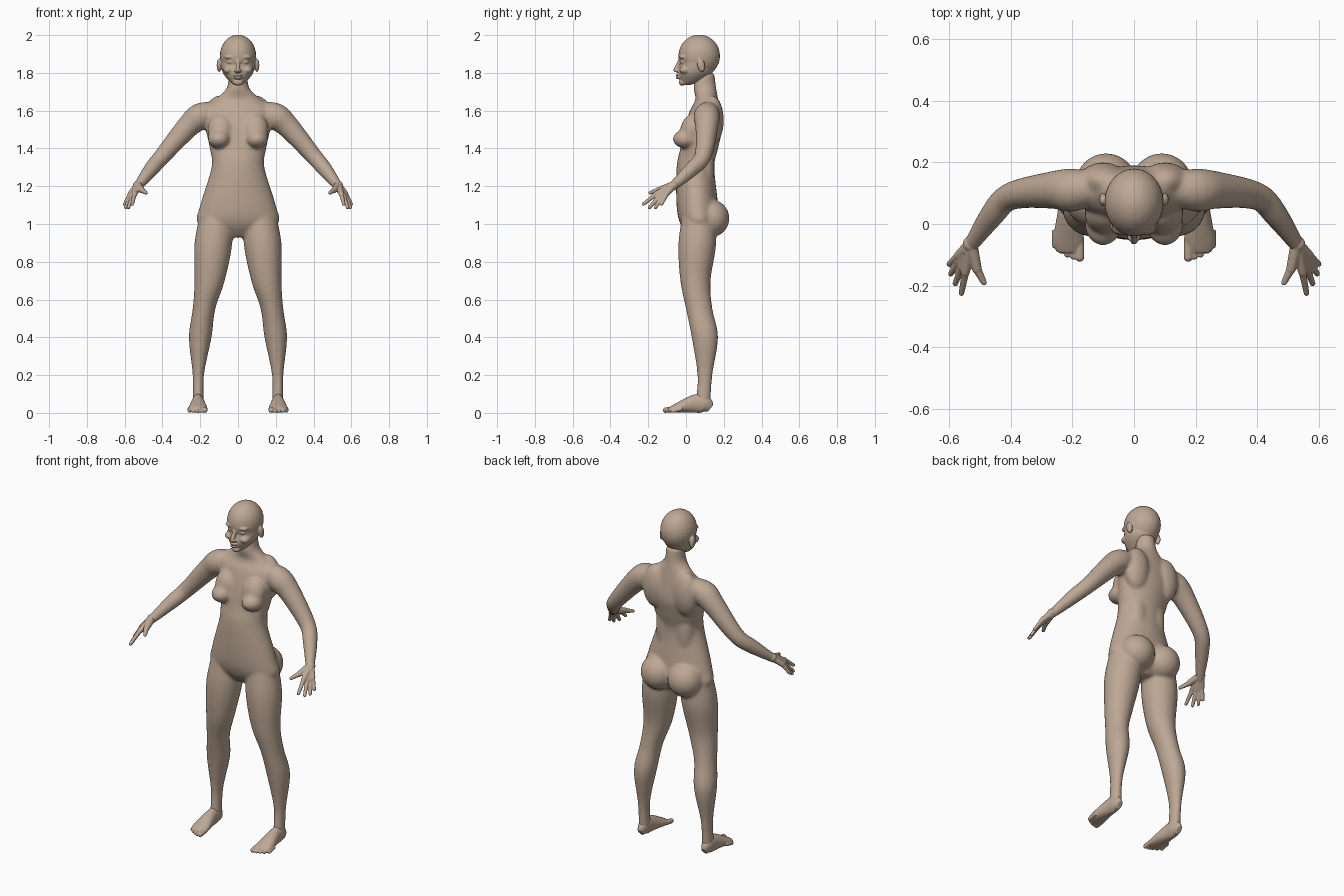
import bpy, bmesh, math
from mathutils import Vector, Matrix

if "Cube" in bpy.data.objects:
    bpy.data.objects.remove(bpy.data.objects["Cube"])

SKIN = (0.51, 0.39, 0.3, 1)
SIDES = {"left": 1, "right": -1}
skin = bpy.data.materials.new("warm tan skin")
skin.use_nodes = True
skin.diffuse_color = SKIN
bsdf = next(node for node in skin.node_tree.nodes if node.type == "BSDF_PRINCIPLED")
bsdf.inputs["Base Color"].default_value = SKIN
bsdf.inputs["Roughness"].default_value = 0.7


def smooth_path(rows, steps=5):
    """Catmull-Rom samples through rows of numbers."""
    samples = []
    padded = [rows[0], *rows, rows[-1]]
    for before, start, end, after in zip(padded, rows, rows[1:], padded[3:]):
        for step in range(steps):
            t = step / steps
            sample = []
            for p, q, r, s in zip(before, start, end, after):
                slope_in, slope_out = (r - p) / 2, (s - q) / 2
                ease = t * t * (3 - t - t)
                sample.append(q + (r - q) * ease
                              + slope_in * t * (1 - t) ** 2 - slope_out * t * t * (1 - t))
            samples.append(sample)
    return samples + [rows[-1]]


def tube(bm, rows, side=1, level=False, segments=32):
    """Skin rings (x, y, z, side radius, depth radius) along a path."""
    samples = smooth_path(rows)
    centers = [Vector((side * x, y, z)) for x, y, z, *radii in samples]
    rings = []
    for i, (center, sample) in enumerate(zip(centers, samples)):
        across, deep = Vector((1, 0, 0)), Vector((0, 1, 0))
        if not level:
            ahead = centers[min(i + 1, len(centers) - 1)]
            along = (ahead - centers[max(i - 1, 0)]).normalized()
            across = along.cross(Vector((0, 0, 1))).normalized()
            deep = across.cross(along)
        wide, thick = sample[-2:]
        ring = []
        for k in range(segments):
            angle = math.tau * k / segments
            offset = across * wide * math.cos(angle) + deep * thick * math.sin(angle)
            ring.append(bm.verts.new(center + offset))
        rings.append(ring)
    for lower, upper in zip(rings, rings[1:]):
        for k in range(segments):
            bm.faces.new((lower[k - 1], lower[k], upper[k], upper[k - 1]))
    bm.faces.new(rings[0][::-1])
    bm.faces.new(rings[-1])


def ball(bm, center, radii, side=1, tilt=0):
    """Ellipsoid, optionally tilted about the x axis."""
    x, y, z = center
    matrix = (Matrix.Translation((side * x, y, z)) @ Matrix.Rotation(tilt, 4, "X")
              @ Matrix.Diagonal((*radii, 1)))
    bmesh.ops.create_uvsphere(bm, u_segments=28, v_segments=18, radius=1, matrix=matrix)


def digit(bm, root, tip, root_radius, tip_radius, side=1):
    """Tapered finger, toe or nose with a round tip."""
    tube(bm, [(*root, root_radius, root_radius), (*tip, tip_radius, tip_radius)], side)
    ball(bm, tip, [tip_radius] * 3, side)


def finish(bm, name, voxel, softness):
    """Fuse overlapping forms into one smooth skin."""
    bmesh.ops.recalc_face_normals(bm, faces=bm.faces)
    mesh = bpy.data.meshes.new(name)
    bm.to_mesh(mesh)
    bm.free()
    mesh.materials.append(skin)
    mesh.polygons.foreach_set("use_smooth", [True] * len(mesh.polygons))
    part = bpy.data.objects.new(name, mesh)
    bpy.context.collection.objects.link(part)
    fuse = part.modifiers.new("fuse", "REMESH")
    fuse.mode = "VOXEL"
    fuse.voxel_size = voxel
    fuse.use_smooth_shade = True
    soften = part.modifiers.new("soften", "SMOOTH")
    soften.factor = 0.5
    soften.iterations = softness


# Torso and neck
body = bmesh.new()
tube(body, [
    (0, .1, 1.8, .05, .05), (0, .1, 1.72, .06, .06), (0, .11, 1.66, .12, .06),
    (0, .1, 1.6, .18, .08), (0, .09, 1.5, .17, .1), (0, .07, 1.4, .15, .1),
    (0, .05, 1.3, .14, .1), (0, .06, 1.1, .2, .11), (0, .07, 1, .21, .1),
    (0, .07, .93, .05, .05)], level=True)

for side in SIDES.values():
    # Chest, shoulder blade, back muscle and buttock
    ball(body, (.09, .03, 1.5), (.07, .06, .09), side, tilt=-.3)
    ball(body, (.1, 0, 1.45), (.06, .07, .05), side)
    ball(body, (.1, .14, 1.55), (.08, .06, .13), side)
    ball(body, (.06, .1, 1.3), (.06, .05, .2), side)
    ball(body, (.09, .13, 1.03), (.1, .1, .1), side)
    # Leg
    tube(body, [
        (.11, .07, 1.1, .08, .08), (.13, .06, .9, .1, .1), (.15, .05, .7, .08, .08),
        (.18, .07, .55, .06, .07), (.2, .1, .4, .06, .07), (.21, .1, .2, .03, .04),
        (.21, .09, .04, .03, .04)], side, level=True)
    # Arm
    arm = [
        (.12, .12, 1.6, .05), (.2, .11, 1.57, .07), (.27, .11, 1.51, .06),
        (.4, .09, 1.36, .045), (.46, .03, 1.29, .04), (.53, -.07, 1.2, .025),
        (.55, -.1, 1.18, .02)]
    tube(body, [(x, y, z, radius, radius) for x, y, z, radius in arm], side)
finish(body, "body", voxel=.0085, softness=9)

# Head: cranium, then jaw and face
head = bmesh.new()
ball(head, (0, .07, 1.89), (.096, .11, .112))
tube(head, [
    (0, 0, 1.735, .02, .02), (0, .03, 1.76, .05, .06), (0, .05, 1.8, .08, .09),
    (0, .06, 1.85, .09, .09), (0, .07, 1.9, .09, .1)], level=True)
# Nose, nostrils, lips and chin
digit(head, (0, -.03, 1.87), (0, -.055, 1.815), .01, .012)
ball(head, (0, -.045, 1.81), (.023, .013, .008))
for lip_height in (1.774, 1.788):
    ball(head, (0, -.04, lip_height), (.024, .015, .0065))
ball(head, (0, -.02, 1.75), (.026, .018, .018))
for side in SIDES.values():
    # Brow, cheek, eye and ear
    ball(head, (.036, -.01, 1.884), (.036, .026, .013), side)
    ball(head, (.05, 0, 1.815), (.028, .035, .022), side)
    ball(head, (.038, -.012, 1.857), (.019, .018, .01), side)
    ball(head, (.1, .08, 1.84), (.013, .02, .036), side, tilt=.2)
finish(head, "head", voxel=.0042, softness=3)

for label, side in SIDES.items():
    # Hand: fingers fan out from the wrist, their roots form the palm
    hand = bmesh.new()
    wrist = Vector((.53, -.065, 1.205))
    ball(hand, wrist, (.026, .026, .024), side)
    for finger in range(4):
        fan = finger / 3
        reach = Vector((.03 + .04 * math.sin(fan * math.pi / 2), -.16 + .095 * fan,
                        -.1 - .02 * math.sin(fan * math.pi)))
        knuckle = wrist + reach * .57 + Vector((0, 0, .012))
        digit(hand, wrist, knuckle, .02, .0145, side)
        digit(hand, knuckle, wrist + reach, .0125, .009, side)
    # Thumb
    thumb_joint, thumb_tip = (.51, -.145, 1.18), (.487, -.19, 1.165)
    digit(hand, wrist, thumb_joint, .022, .016, side)
    digit(hand, thumb_joint, thumb_tip, .0145, .0095, side)
    finish(hand, label + "_hand", voxel=.0035, softness=2)

    # Foot: heel to ball with a flat sole, then five toes
    foot = bmesh.new()
    sole = [(.13, .016, .025), (.1, .03, .045), (.05, .034, .049), (-.05, .05, .025),
            (-.09, .04, .014)]
    tube(foot, [(.212, y, height, width, height) for y, width, height in sole], side)
    for toe in range(5):
        radius = .0105 if toe else .0145
        x, y = .176 + .02 * toe, -.108 + .0024 * toe ** 2
        digit(foot, (x, y + .05, .022), (x, y, radius), radius, radius, side)
    finish(foot, label + "_foot", voxel=.0035, softness=2)
